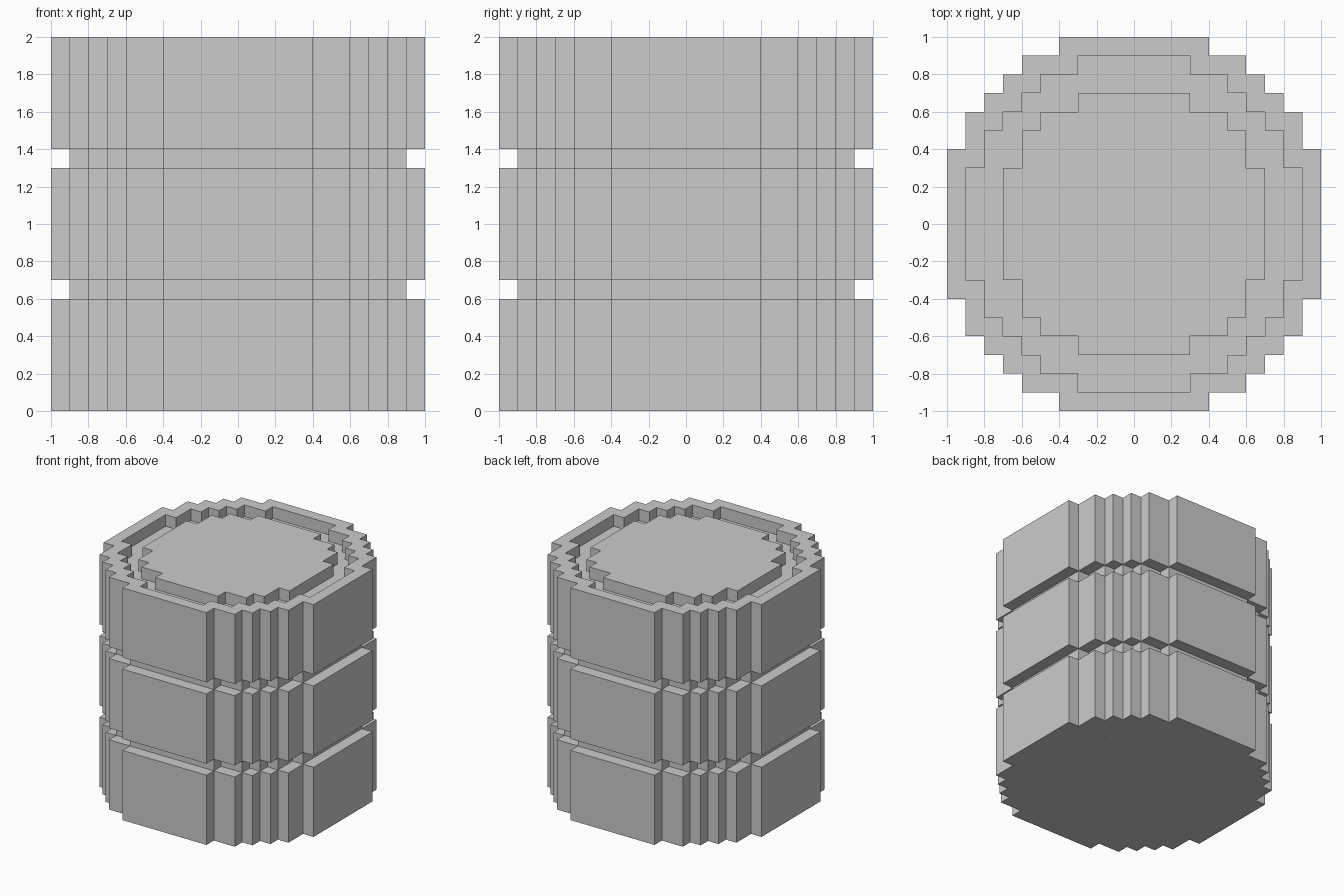
import bpy, bmesh

if "Cube" in bpy.data.objects:
    bpy.data.objects.remove(bpy.data.objects["Cube"])

# Stepped round outlines: (half width, up to this |y|)
OUTER = [(1, .4), (.9, .6), (.8, .7), (.7, .8), (.6, .9), (.4, 1)]
GROOVE = [(.9, .4), (.8, .6), (.7, .7), (.6, .8), (.4, .9)]
RIM = [(.9, .3), (.8, .5), (.7, .6), (.6, .7), (.5, .8), (.3, .9)]
LID = [(.7, .3), (.6, .5), (.5, .6), (.3, .7)]


def outline(steps):
    quarter = []
    for i, (w, y) in enumerate(steps):
        quarter.append((w, y))
        if i + 1 < len(steps):
            quarter.append((steps[i + 1][0], y))
    half = quarter + [(-x, y) for x, y in reversed(quarter)]
    return half + [(-x, -y) for x, y in half]


def width_at(steps, y):
    return next((w for w, top in steps if y < top), 0)


def add_face(bm, pts):
    bm.faces.new([bm.verts.new(p) for p in pts])


def wall(bm, steps, z0, z1, inward=False):
    pts = outline(steps)
    for (ax, ay), (bx, by) in zip(pts, pts[1:] + pts[:1]):
        quad = [(ax, ay, z0), (bx, by, z0), (bx, by, z1), (ax, ay, z1)]
        add_face(bm, quad[::-1] if inward else quad)


def cap(bm, steps, z, hole=(), down=False):
    # Flat area of an outline, minus an inner outline, cut into strips along y
    levels = sorted({0} | {y for _, y in steps} | {y for _, y in hole})
    for lo, hi in zip(levels, levels[1:]):
        mid = (lo + hi) / 2
        w, h = width_at(steps, mid), width_at(hole, mid)
        spans = [(-w, -h), (h, w)] if h else [(-w, w)]
        for y0, y1 in ((lo, hi), (-hi, -lo)):
            for x0, x1 in spans:
                quad = [(x0, y0, z), (x1, y0, z), (x1, y1, z), (x0, y1, z)]
                add_face(bm, quad[::-1] if down else quad)


def make_object(name, bm):
    bmesh.ops.remove_doubles(bm, verts=bm.verts, dist=1e-4)
    mesh = bpy.data.meshes.new(name)
    bm.to_mesh(mesh)
    bm.free()
    bpy.context.collection.objects.link(bpy.data.objects.new(name, mesh))


bm = bmesh.new()

# Three wide bands
for z0, z1 in ((0, .6), (.7, 1.3), (1.4, 2)):
    wall(bm, OUTER, z0, z1)

# Two grooves with their ledges
for z0, z1 in ((.6, .7), (1.3, 1.4)):
    wall(bm, GROOVE, z0, z1)
    cap(bm, OUTER, z0, GROOVE)
    cap(bm, OUTER, z1, GROOVE, down=True)

# Underside
cap(bm, OUTER, 0, down=True)

# Rim, sunken channel and raised lid
cap(bm, OUTER, 2, RIM)
wall(bm, RIM, 1.9, 2, inward=True)
cap(bm, RIM, 1.9, LID)
wall(bm, LID, 1.9, 2)
cap(bm, LID, 2)

make_object("barrel", bm)
